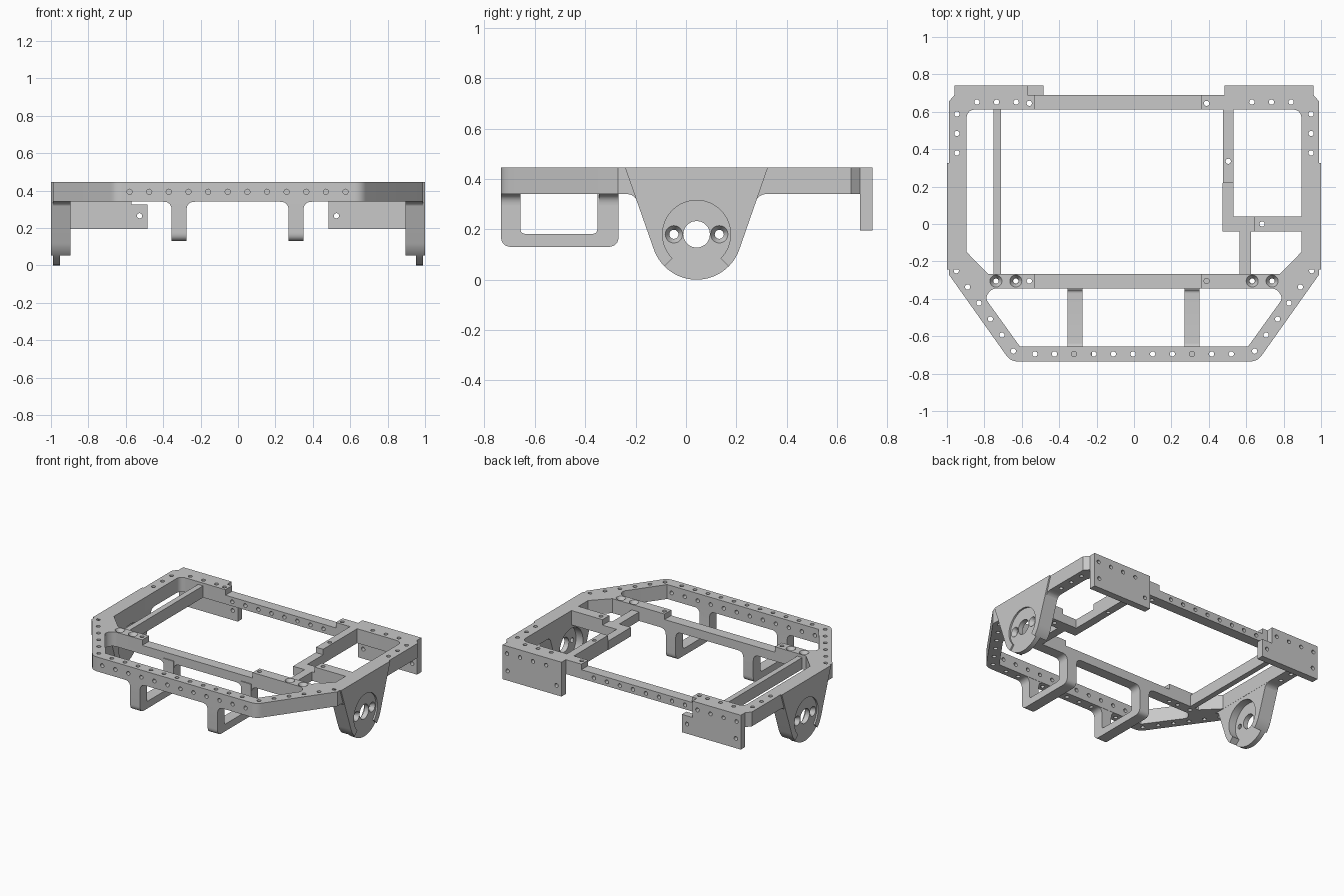
import bpy, bmesh
from math import sin, cos, radians
from mathutils import Vector

cube = bpy.data.objects.get("Cube")
if cube:
    bpy.data.objects.remove(cube, do_unlink=True)

GREY = (0.58, 0.58, 0.58, 1)
mat = bpy.data.materials.new("plain grey")
mat.use_nodes = True
mat.diffuse_color = GREY
mat.node_tree.nodes["Principled BSDF"].inputs["Base Color"].default_value = GREY

LOW, TOP, STEP = 0.34, 0.445, 0.405      # rail underside, rail top, lowered top
AXES = {"x": lambda a, b, c: (c, a, b),
        "y": lambda a, b, c: (a, c, b),
        "z": lambda a, b, c: (a, b, c)}


def arc(cx, cy, r, start, end, n=24):
    angles = [radians(start + (end - start) * i / n) for i in range(n + 1)]
    return [(cx + r * cos(t), cy + r * sin(t)) for t in angles]


def circle(cx, cy, r, n=20):
    return arc(cx, cy, r, 0, 360, n)[:-1]


def rounded(points):
    """Outline whose corners given as (a, b, trim) are rounded."""
    out = []
    for i, p in enumerate(points):
        corner = Vector(p[:2])
        if len(p) == 2:
            out.append(corner)
            continue
        before = Vector(points[i - 1][:2])
        after = Vector(points[(i + 1) % len(points)][:2])
        a = corner + (before - corner).normalized() * p[2]
        b = corner + (after - corner).normalized() * p[2]
        for k in range(9):
            t = k / 8
            out.append(a * (1 - t) ** 2 + corner * 2 * t * (1 - t) + b * t * t)
    return out


def loft(name, axis, solids):
    """Join two outlines per solid; solids is a list of (outline, start, outline, end)."""
    bm = bmesh.new()
    for first, c0, last, c1 in solids:
        ends = [[bm.verts.new(AXES[axis](p[0], p[1], c)) for p in outline]
                for outline, c in ((first, c0), (last, c1))]
        bm.faces.new(ends[0])
        bm.faces.new(ends[1])
        n = len(first)
        for i in range(n):
            j = (i + 1) % n
            bm.faces.new((ends[0][i], ends[0][j], ends[1][j], ends[1][i]))
    bmesh.ops.recalc_face_normals(bm, faces=bm.faces)
    mesh = bpy.data.meshes.new(name)
    bm.to_mesh(mesh)
    bm.free()
    mesh.materials.append(mat)
    obj = bpy.data.objects.new(name, mesh)
    bpy.context.collection.objects.link(obj)
    return obj


def prism(name, axis, outline, c0, c1):
    return loft(name, axis, [(outline, c0, outline, c1)])


def rect(a0, a1, b0, b1):
    return [(a0, b0), (a1, b0), (a1, b1), (a0, b1)]


def box(name, x0, x1, y0, y1, z0, z1):
    return prism(name, "z", rect(x0, x1, y0, y1), z0, z1)


def cut(obj, *cutters):
    """Subtract the cutters, then discard them; a second solver backs up the first."""
    bpy.context.view_layer.objects.active = obj
    for cutter in cutters:
        cutter.hide_render = True
        for solver in ("EXACT", "MANIFOLD"):
            backup = obj.data.copy()
            mod = obj.modifiers.new("cut", "BOOLEAN")
            mod.operation, mod.solver, mod.object = "DIFFERENCE", solver, cutter
            bpy.ops.object.modifier_apply(modifier=mod.name)
            if obj.data.polygons:
                break
            obj.data = backup
        bpy.data.objects.remove(cutter, do_unlink=True)


def holes(axis, spots, c0, c1, r0, r1=None):
    """Cutter of round holes, conical when a second radius is given."""
    return loft("hole_cutter", axis, [(circle(a, b, r0), c0, circle(a, b, r1 or r0), c1)
                                      for a, b in spots])


def both(half):
    """Close a symmetric outline from its +x half."""
    return half + [(-p[0],) + tuple(p[1:]) for p in reversed(half)]


# Main frame: outer outline with two openings and lowered middle bars
outer = rounded(both([(0.66, -0.735, 0.04), (0.99, -0.27), (0.99, 0.655), (0.96, 0.69)]))
main_open = rounded(both([(0.78, -0.267), (0.895, -0.15), (0.895, 0.612, 0.05)]))
front_open = rounded(both([(0.61, -0.655), (0.797, -0.395, 0.03), (0.76, -0.345, 0.025)]))
frame = prism("main_frame", "z", outer, LOW, TOP)
cut(frame,
    prism("opening_cutter", "z", main_open, 0.2, 0.6),
    prism("opening_cutter", "z", front_open, 0.2, 0.6),
    box("step_cutter", -0.53, 0.36, -0.4, 0.8, STEP, 0.6))

spots = [(-0.53 + 0.105 * i, -0.695) for i in range(11)]
big = [(s * x, -0.305) for s in (-1, 1) for x in (0.632, 0.738)]
spots += big + [(x, y) for x in (-0.56, 0.388) for y in (-0.305, 0.645)]
for s in (-1, 1):
    spots += [(s * (0.63 + 0.105 * i), 0.652) for i in range(3)]
    spots += [(s * 0.947, 0.38 + 0.104 * i) for i in range(3)]
    spots += [(s * 0.95, -0.25)]
    spots += [(s * (0.89 - 0.0612 * i), -0.337 - 0.0857 * i) for i in range(5)]
row = [-0.58 + 0.105 * i for i in range(12)]
cut(frame,
    holes("z", spots, 0.2, 0.6, 0.014),
    holes("z", big, 0.415, 0.448, 0.015, 0.034),
    holes("y", [(x, 0.393) for x in row], -0.8, -0.6, 0.014),
    holes("y", [(x, 0.372) for x in row[1:9]], 0.58, 0.8, 0.014))

# Rear mounting plates
for name, s in (("left", 1), ("right", -1)):
    outline = rect(0.485, 0.96, 0.195, TOP)
    if s < 0:
        outline = [(0.485, 0.195), (0.96, 0.195), (0.96, TOP), (0.57, TOP),
                   (0.57, 0.325), (0.485, 0.325)]
    plate = prism("rear_plate_" + name, "y", [(s * a, b) for a, b in outline], 0.69, 0.74)
    spots = [(s * x, 0.265) for x in (0.526, 0.92)]
    spots += [(s * (0.61 + 0.105 * i), 0.39) for i in range(4)]
    cut(plate, holes("y", spots, 0.65, 0.8, 0.014))

# Side hub brackets with recessed discs, and the fillets under the side rails
CY, CZ, R = 0.042, 0.18, 0.18
profile = [(0.325, TOP), (-0.242, TOP)] + arc(CY, CZ, R, 200, 340, 40)
web = rounded([(-0.241, 0.36), (-0.241, LOW), (-0.203, LOW, 0.036), (-0.17, 0.25),
               (0.254, 0.25), (0.287, LOW, 0.036), (0.324, LOW), (0.324, 0.36)])
recess = arc(CY, CZ, 0.135, -45, 225, 48) + arc(CY, CZ, 0.3, 225, 315, 8)
bolts = [(CY - 0.09, CZ), (CY + 0.09, CZ)]
for name, s in (("left", 1), ("right", -1)):
    hub = prism("hub_bracket_" + name, "x", profile, s * 0.896, s * 1.0)
    cut(hub,
        prism("recess_cutter", "x", recess, s * 0.8, s * 0.952),
        prism("recess_cutter", "x", recess, s * 0.988, s * 1.1),
        holes("x", [(CY, CZ)], s * 0.8, s * 1.1, 0.053),
        holes("x", bolts, s * 0.8, s * 1.1, 0.018),
        holes("x", bolts, s * 0.958, s * 0.992, 0.016, 0.037))
    fillet = prism("rail_fillet_" + name, "x", web, s * 0.896, s * 0.989)
    # Only the wings outside the hub remain
    cut(fillet, prism("wing_cutter", "x", [(-0.19, 0.4), (-0.08, 0.1), (0.16, 0.1), (0.275, 0.4)],
                      s * 0.8, s * 1.1))

# Hanging loops under the front bar, with filleted roots
for name, x in (("right", -0.315), ("left", 0.31)):
    loop = rounded([(-0.735, 0.36), (-0.735, 0.13, 0.045), (-0.267, 0.13, 0.045),
                    (-0.267, 0.36), (-0.352, 0.36), (-0.352, 0.182, 0.02),
                    (-0.657, 0.182, 0.02), (-0.657, 0.36)])
    prism("hanging_loop_" + name, "x", loop, x - 0.04, x + 0.04)
    root = rounded([(-0.09, 0.345), (-0.09, LOW), (-0.04, LOW, 0.045), (-0.04, 0.28),
                    (0.04, 0.28), (0.04, LOW, 0.045), (0.09, LOW), (0.09, 0.345)])
    root = [(a + x, b) for a, b in root]
    prism("loop_root_front_" + name, "y", root, -0.735, -0.657)
    prism("loop_root_rear_" + name, "y", root, -0.345, -0.267)

# Inner bars: thin rail on one side, stepped angle bracket on the other
box("thin_rail", -0.75, -0.71, -0.27, 0.615, LOW, 0.425)
rail = box("inner_rail_rear", 0.475, 0.532, 0.22, 0.613, LOW, TOP)
cut(rail, holes("z", [(0.504, 0.335)], 0.2, 0.6, 0.014))
angle = [(0.472, -0.04), (0.645, -0.04), (0.645, 0.04), (0.532, 0.04),
         (0.532, 0.22), (0.472, 0.22)]
prism("inner_angle", "z", angle, LOW, STEP)
arm = box("inner_arm", 0.645, 0.896, -0.04, 0.04, LOW, TOP)
cut(arm, holes("z", [(0.685, 0)], 0.2, 0.6, 0.014))
box("inner_link", 0.565, 0.625, -0.27, -0.04, LOW, STEP)

# Smooth the curved walls, keep edges sharp
for obj in bpy.context.collection.objects:
    if obj.type == "MESH" and obj.data.materials and obj.data.materials[0] == mat:
        bpy.ops.object.select_all(action="DESELECT")
        obj.select_set(True)
        bpy.context.view_layer.objects.active = obj
        bpy.ops.object.shade_smooth_by_angle(angle=radians(30))
